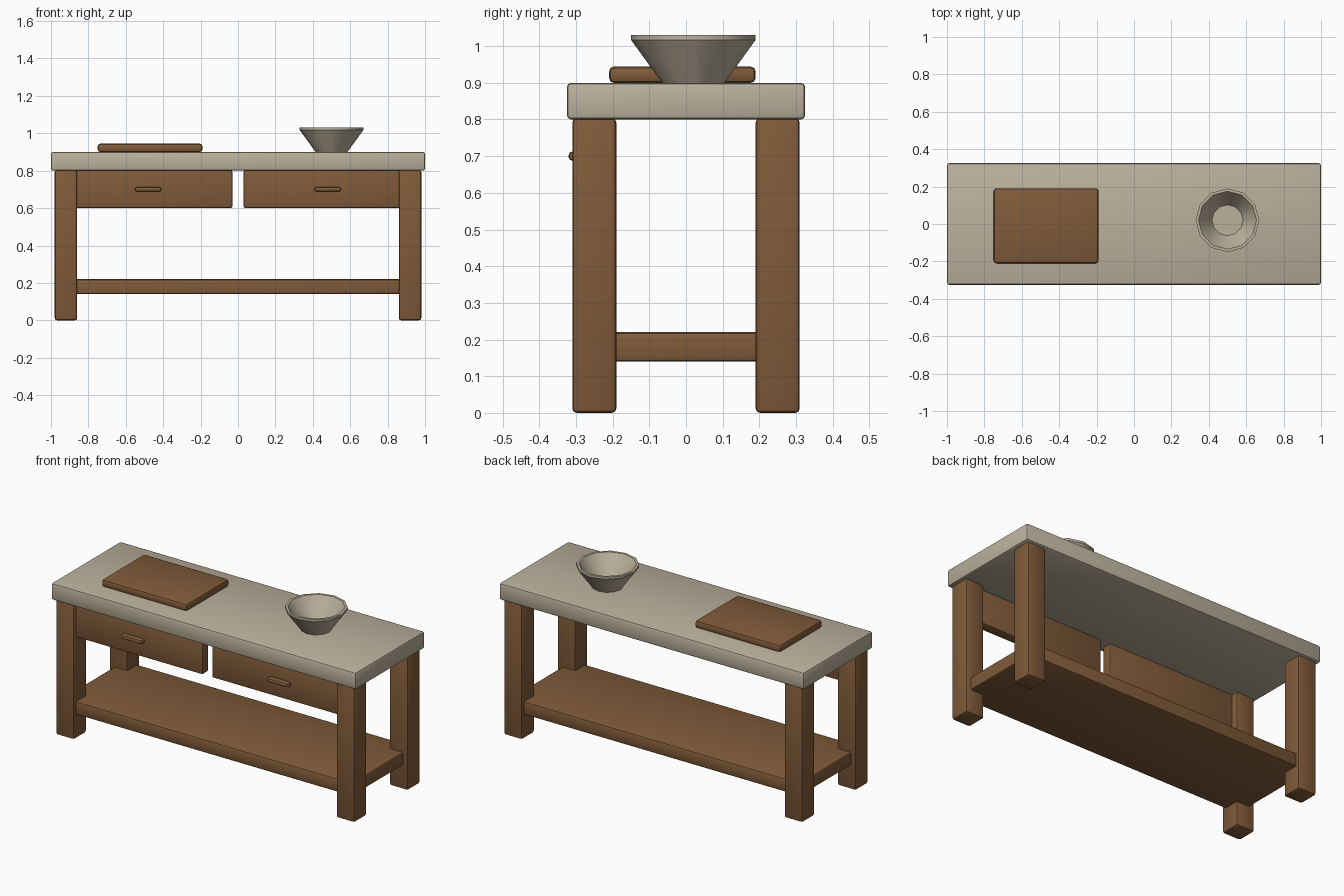
import bpy, bmesh, math

if "Cube" in bpy.data.objects:
    bpy.data.objects.remove(bpy.data.objects["Cube"])


def material(name, rgb):
    m = bpy.data.materials.new(name)
    m.diffuse_color = (*rgb, 1)
    m.use_nodes = True
    m.node_tree.nodes["Principled BSDF"].inputs["Base Color"].default_value = m.diffuse_color
    return m


wood = material("warm_wood", (0.22, 0.105, 0.042))
stone = material("pale_stone", (0.50, 0.44, 0.335))


def finish(name, bm, mat, loc=(0, 0, 0)):
    bmesh.ops.recalc_face_normals(bm, faces=bm.faces)
    me = bpy.data.meshes.new(name)
    bm.to_mesh(me)
    bm.free()
    me.materials.append(mat)
    ob = bpy.data.objects.new(name, me)
    ob.location = loc
    bpy.context.collection.objects.link(ob)
    bpy.ops.object.select_all(action='DESELECT')
    ob.select_set(True)
    bpy.context.view_layer.objects.active = ob
    bpy.ops.object.shade_smooth_by_angle(angle=math.radians(35))
    return ob


def box(name, loc, size, bevel, mat):
    bm = bmesh.new()
    bmesh.ops.create_cube(bm, size=1)
    bmesh.ops.scale(bm, vec=size, verts=bm.verts)
    bmesh.ops.bevel(bm, geom=bm.edges[:], offset=bevel, segments=2,
                    profile=0.5, affect='EDGES')
    return finish(name, bm, mat, loc)


def lathe(name, loc, profile, sides, mat):
    bm = bmesh.new()
    rings = []
    for r, z in profile:
        rings.append([bm.verts.new((r * math.sin(2 * math.pi * i / sides),
                                    r * math.cos(2 * math.pi * i / sides), z))
                      for i in range(sides)])
    for a, b in zip(rings, rings[1:]):
        for i in range(sides):
            j = (i + 1) % sides
            bm.faces.new((a[i], a[j], b[j], b[i]))
    bm.faces.new(rings[0])
    bm.faces.new(rings[-1])
    return finish(name, bm, mat, loc)


# Stone worktop and lower shelf
box("worktop", (0, 0, 0.85), (2, 0.65, 0.10), 0.012, stone)
box("lower_shelf", (0, 0, 0.18), (1.9, 0.58, 0.08), 0.012, wood)

# Legs, drawers and handles, mirrored left and right
for sx, side in ((-1, "left"), (1, "right")):
    for sy, end in ((-1, "front"), (1, "back")):
        box(f"{end}_{side}_leg", (sx * 0.92, sy * 0.25, 0.402),
            (0.12, 0.12, 0.804), 0.012, wood)
    box(f"{side}_drawer", (sx * 0.48, -0.26, 0.702), (0.9, 0.06, 0.204), 0.01, wood)
    box(f"{side}_drawer_handle", (sx * 0.48, -0.30, 0.70), (0.14, 0.04, 0.025), 0.01, wood)

# Chopping board and bowl on the worktop
box("chopping_board", (-0.47, -0.01, 0.922), (0.56, 0.40, 0.045), 0.014, wood)
lathe("bowl", (0.5, 0.02, 0.9),
      [(0.085, 0), (0.17, 0.117), (0.17, 0.13), (0.155, 0.13), (0.083, 0.02)],
      12, stone)
